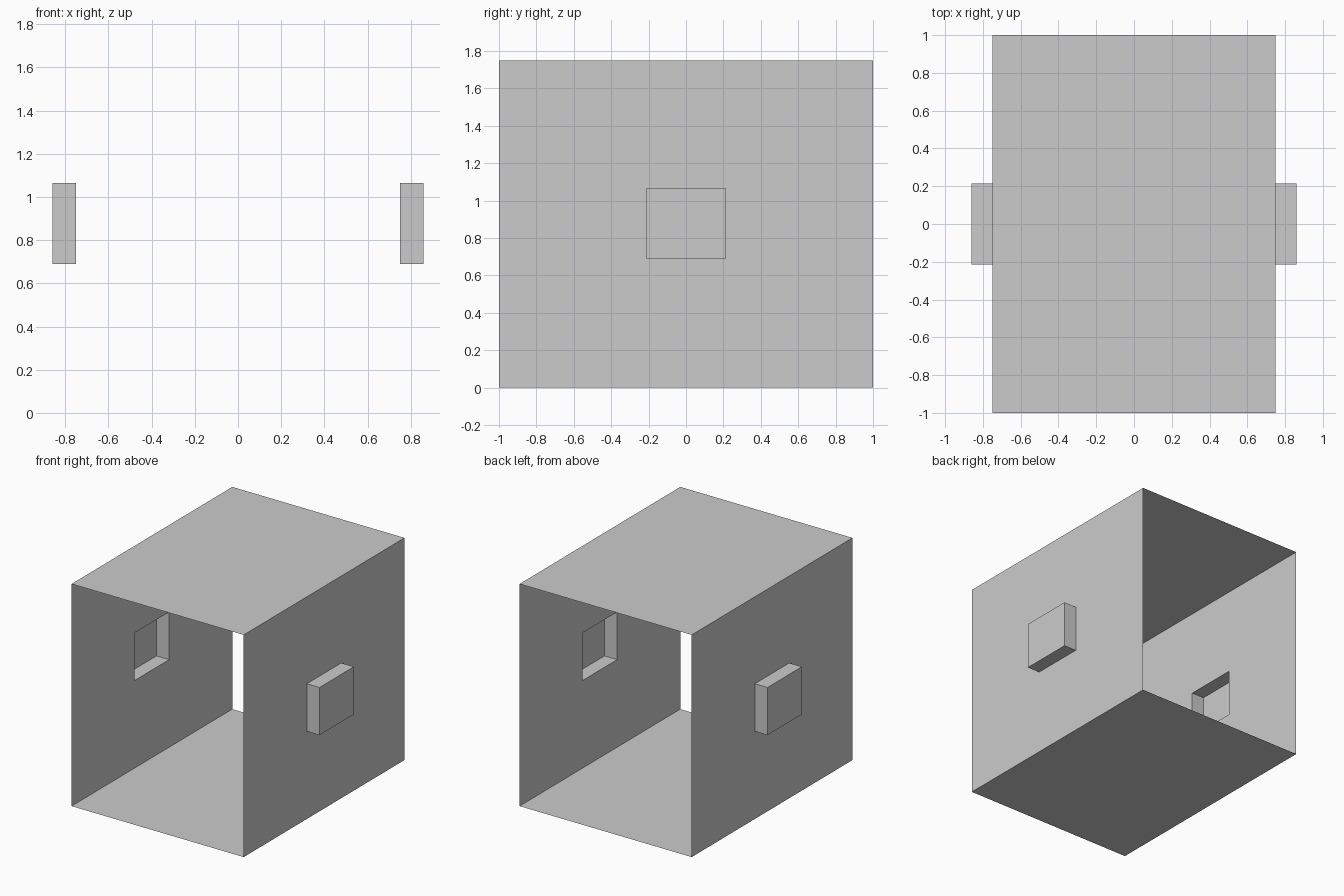
import bpy
import bmesh

if "Cube" in bpy.data.objects:
    bpy.data.objects.remove(bpy.data.objects["Cube"])

W, L, H = 0.75, 1.0, 1.75          # half width, half length, height
OUT = 0.86                         # outer x of the side pockets


def finish(bm, name):
    mesh = bpy.data.meshes.new(name)
    bm.to_mesh(mesh)
    bm.free()
    obj = bpy.data.objects.new(name, mesh)
    bpy.context.collection.objects.link(obj)
    return obj


def sheet(name, z, up):
    """Thin horizontal panel, open-ended tunnel floor or roof."""
    bm = bmesh.new()
    pts = [(-W, -L, z), (W, -L, z), (W, L, z), (-W, L, z)]
    bm.faces.new([bm.verts.new(p) for p in (pts if up else pts[::-1])])
    return finish(bm, name)


def rect_ring(bm, x, y, z0, z1):
    return [bm.verts.new((x, a, b))
            for a, b in ((-y, z0), (y, z0), (y, z1), (-y, z1))]


# Floor and roof
sheet("floor", 0, False)
sheet("roof", H, True)

# Side wall with a box pocket pushed outwards, open to the inside
bm = bmesh.new()
rings = [rect_ring(bm, W, L, 0, H),
         rect_ring(bm, W, 0.214, 0.69, 1.065),
         rect_ring(bm, OUT, 0.214, 0.69, 1.065)]
for a, b in zip(rings, rings[1:]):
    for i in range(4):
        j = (i + 1) % 4
        bm.faces.new((a[i], a[j], b[j], b[i]))
bm.faces.new(rings[-1])
walls = finish(bm, "side_walls")

# Mirror to the other side
mirror = walls.modifiers.new("Mirror", 'MIRROR')
mirror.use_axis[0] = True
